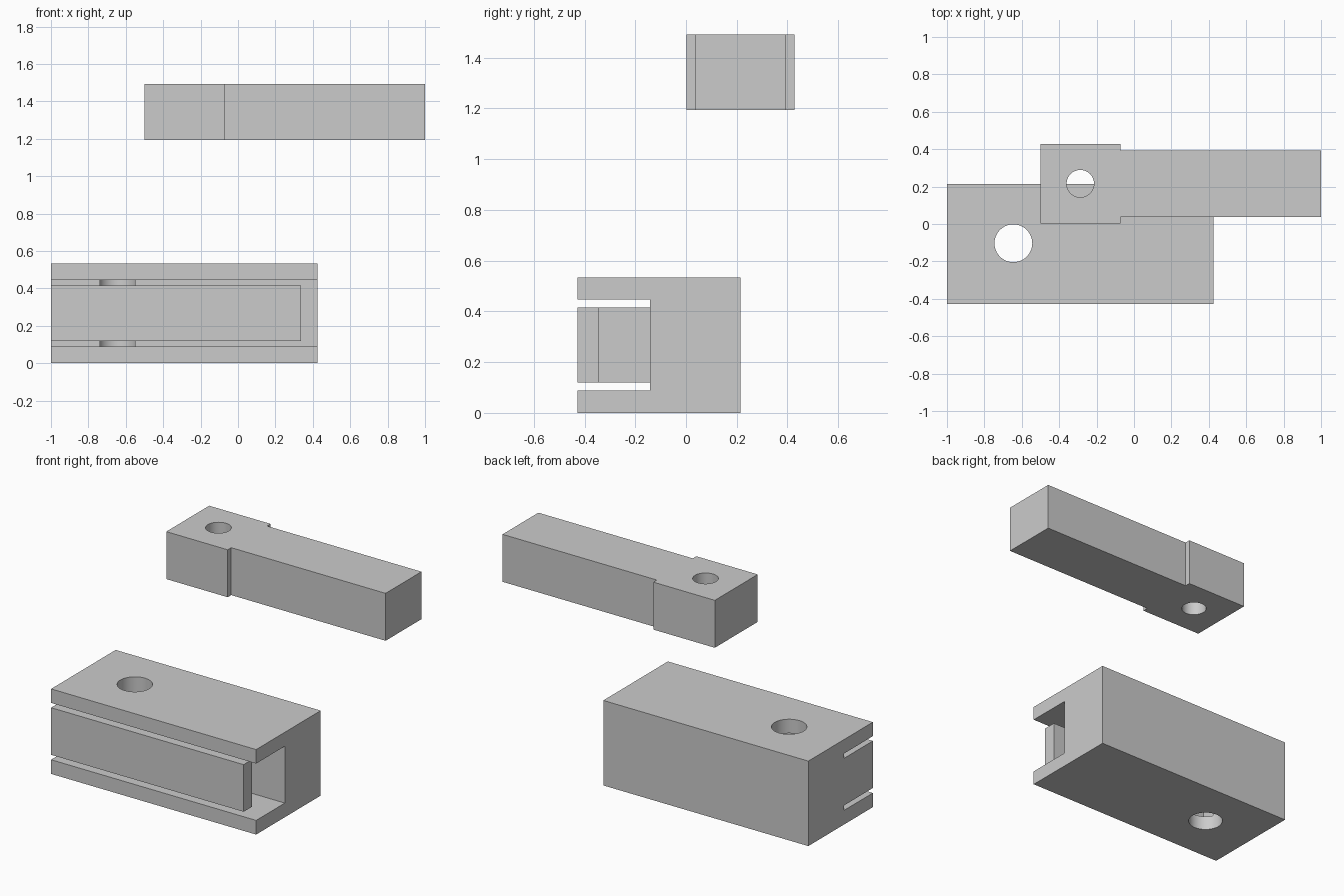
import bpy, bmesh
from math import sin, cos, tau, radians

if "Cube" in bpy.data.objects:
    bpy.data.objects.remove(bpy.data.objects["Cube"])


def prism(name, profile, z0, z1):
    """Extrude an xy outline from z0 to z1."""
    bm = bmesh.new()
    face = bm.faces.new([bm.verts.new((x, y, z0)) for x, y in profile])
    ext = bmesh.ops.extrude_face_region(bm, geom=[face])
    for v in ext["geom"]:
        if isinstance(v, bmesh.types.BMVert):
            v.co.z = z1
    bmesh.ops.recalc_face_normals(bm, faces=bm.faces)
    mesh = bpy.data.meshes.new(name)
    bm.to_mesh(mesh)
    bm.free()
    obj = bpy.data.objects.new(name, mesh)
    bpy.context.collection.objects.link(obj)
    return obj


def rect(x0, x1, y0, y1):
    return [(x0, y0), (x1, y0), (x1, y1), (x0, y1)]


def circle(x, y, r, n=64):
    return [(x + r * cos(tau * i / n), y + r * sin(tau * i / n)) for i in range(n)]


def activate(obj):
    bpy.ops.object.select_all(action='DESELECT')
    obj.select_set(True)
    bpy.context.view_layer.objects.active = obj


def cut(obj, cutter):
    cutter.hide_render = True
    mod = obj.modifiers.new("cut", 'BOOLEAN')
    mod.operation, mod.solver, mod.object = 'DIFFERENCE', 'EXACT', cutter
    activate(obj)
    bpy.ops.object.modifier_apply(modifier=mod.name)
    bpy.data.objects.remove(cutter, do_unlink=True)


# Housing block
housing = prism("housing", rect(-1, 0.425, -0.427, 0.214), 0, 0.534)

# Pocket behind the front tongue, open at the right end
pocket = [(-0.83, -0.342), (0.338, -0.342), (0.338, -0.6),
          (0.6, -0.6), (0.6, -0.142), (-0.83, -0.142)]
cut(housing, prism("pocket_cutter", pocket, 0.089, 0.446))

# Slots above and below the tongue
for z0, z1 in ((0.089, 0.12), (0.416, 0.446)):
    cut(housing, prism("slot_cutter", rect(-1.2, 0.6, -0.6, -0.142), z0, z1))

# Vertical hole in the housing
cut(housing, prism("hole_cutter", circle(-0.645, -0.103, 0.101), -0.2, 0.8))

# Separate arm with a wider square head
outline = [(-0.5, 0.002), (-0.073, 0.002), (-0.073, 0.037), (1, 0.037),
           (1, 0.393), (-0.073, 0.393), (-0.073, 0.428), (-0.5, 0.428)]
arm = prism("arm", outline, 1.194, 1.492)
cut(arm, prism("pin_cutter", circle(-0.287, 0.216, 0.073), 1, 1.7))

# Smooth hole walls, crisp edges
for obj in (housing, arm):
    activate(obj)
    bpy.ops.object.shade_smooth_by_angle(angle=radians(30))
